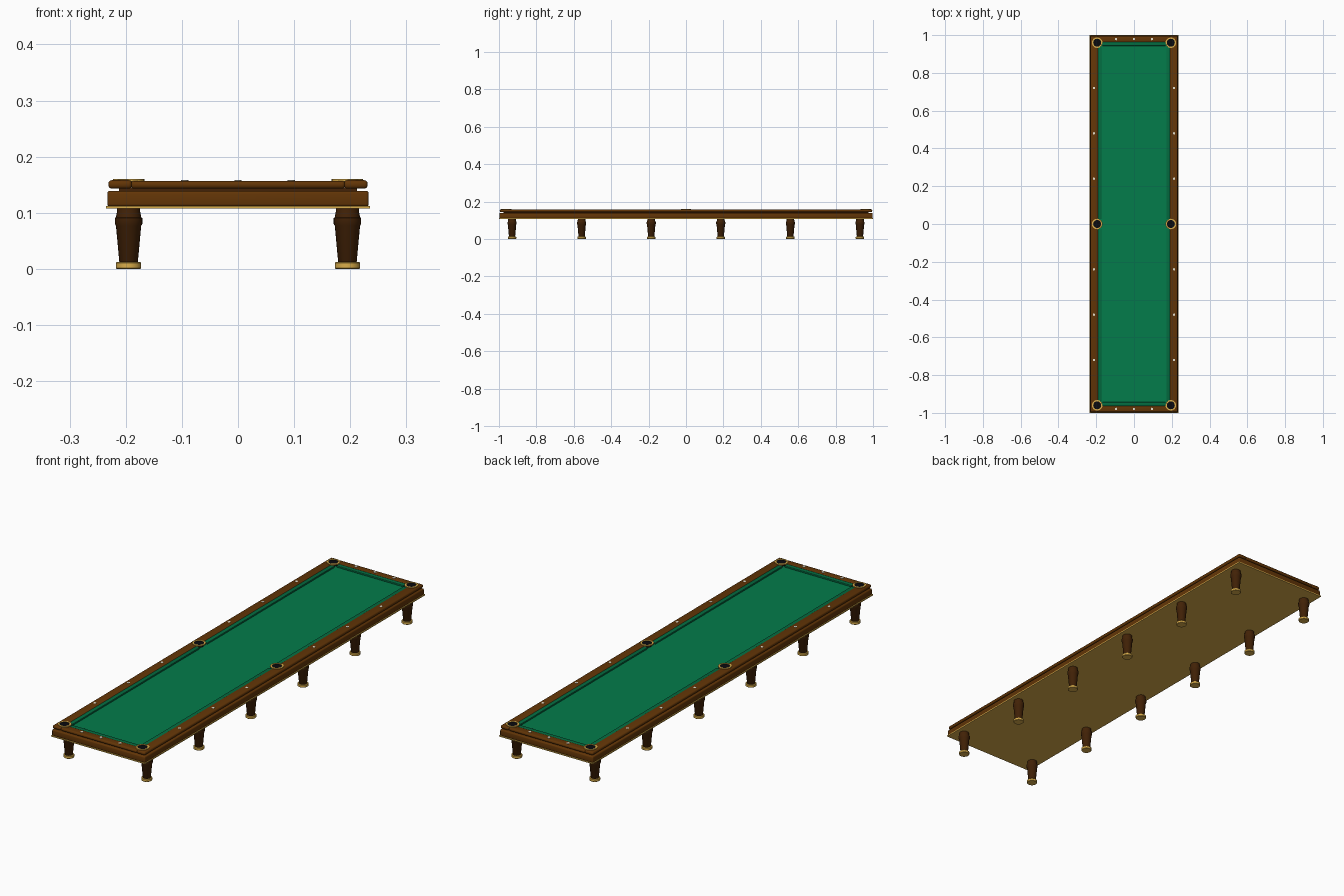
import bpy, bmesh, math

if "Cube" in bpy.data.objects:
    bpy.data.objects.remove(bpy.data.objects["Cube"], do_unlink=True)


def material(name, rgb, rough=0.5):
    m = bpy.data.materials.new(name)
    m.use_nodes = True
    m.diffuse_color = (*rgb, 1)
    bsdf = m.node_tree.nodes["Principled BSDF"]
    bsdf.inputs["Base Color"].default_value = (*rgb, 1)
    bsdf.inputs["Roughness"].default_value = rough
    return m


WOOD = material("warm_wood", (0.125, 0.036, 0.002))
DARK = material("dark_wood", (0.055, 0.016, 0.002))
BRASS = material("brass", (0.7, 0.42, 0.07))
FELT = material("green_felt", (0.001, 0.2, 0.07), 0.9)
CUSHION = material("cushion_felt", (0.001, 0.15, 0.052), 0.9)
BLACK = material("pocket_black", (0.003, 0.003, 0.004), 0.8)
IVORY = material("ivory", (0.9, 0.85, 0.7))


def finish(bm, name, mat, smooth=True):
    bmesh.ops.recalc_face_normals(bm, faces=bm.faces)
    mesh = bpy.data.meshes.new(name)
    bm.to_mesh(mesh)
    bm.free()
    mesh.materials.append(mat)
    ob = bpy.data.objects.new(name, mesh)
    bpy.context.collection.objects.link(ob)
    if smooth:
        bpy.ops.object.select_all(action="DESELECT")
        ob.select_set(True)
        bpy.context.view_layer.objects.active = ob
        bpy.ops.object.shade_smooth_by_angle(angle=math.radians(35))
    return ob


def box(name, mat, x, y, z, bevel=0.0):
    """Box from (min, max) pairs, with optional rounded edges."""
    bm = bmesh.new()
    bmesh.ops.create_cube(bm, size=1)
    for v in bm.verts:
        for i, (lo, hi) in enumerate((x, y, z)):
            v.co[i] = lo + (v.co[i] + 0.5) * (hi - lo)
    if bevel:
        bmesh.ops.bevel(bm, geom=bm.edges[:], offset=bevel, segments=3,
                        profile=0.5, affect="EDGES")
    return finish(bm, name, mat, bool(bevel))


def lathe(name, mat, profile, centre, closed=False, sides=24):
    """Revolve (radius, height) points about a vertical axis."""
    bm = bmesh.new()
    rings = [[bm.verts.new((centre[0] + r * math.cos(math.tau * i / sides),
                            centre[1] + r * math.sin(math.tau * i / sides), z))
              for i in range(sides)] for r, z in profile]
    pairs = list(zip(rings, rings[1:]))
    if closed:
        pairs.append((rings[-1], rings[0]))
    else:
        bm.faces.new(rings[0])
        bm.faces.new(rings[-1])
    for a, b in pairs:
        for i in range(sides):
            j = (i + 1) % sides
            bm.faces.new((a[i], a[j], b[j], b[i]))
    return finish(bm, name, mat)


# Body: brass trim, cabinet, recessed band and cloth bed
box("trim_plate", BRASS, (-0.235, 0.235), (-1, 1), (0.1075, 0.1125))
box("cabinet", WOOD, (-0.233, 0.233), (-0.998, 0.998), (0.111, 0.139), 0.005)
box("recessed_band", DARK, (-0.212, 0.212), (-0.977, 0.977), (0.138, 0.145))
box("playing_bed", FELT, (-0.19, 0.19), (-0.965, 0.965), (0.144, 0.149))

# Rails and cushions
for side, s in (("left", 1), ("right", -1)):
    box(f"{side}_rail", WOOD, sorted((s * 0.189, s * 0.231)),
        (-0.996, 0.996), (0.143, 0.158), 0.006)
    for end, e in (("front", -1), ("back", 1)):
        box(f"{side}_{end}_cushion", CUSHION, sorted((s * 0.172, s * 0.192)),
            sorted((e * 0.026, e * 0.937)), (0.148, 0.156), 0.002)
for end, e in (("front", -1), ("back", 1)):
    box(f"{end}_rail", WOOD, (-0.191, 0.191), sorted((e * 0.96, e * 0.996)),
        (0.143, 0.157), 0.006)
    box(f"{end}_cushion", CUSHION, (-0.168, 0.168),
        sorted((e * 0.943, e * 0.963)), (0.148, 0.156), 0.002)

# Pockets: dark cup inside a flat brass ring
for x in (-0.195, 0.195):
    for y in (-0.96, 0, 0.96):
        lathe("pocket", BLACK, [(0.022, 0.146), (0.022, 0.159)], (x, y))
        lathe("pocket_ring", BRASS,
              [(0.021, 0.156), (0.028, 0.156), (0.028, 0.1605),
               (0.021, 0.1605)], (x, y), closed=True)

# Sight markers set into the rails
spots = [(s * 0.212, e * y) for s in (-1, 1) for e in (-1, 1)
         for y in (0.24, 0.48, 0.72)]
spots += [(x, e * 0.979) for e in (-1, 1) for x in (-0.095, 0, 0.095)]
for x, y in spots:
    lathe("sight_marker", IVORY, [(0.0065, 0.156), (0.0065, 0.1588)],
          (x, y), sides=12)

# Turned legs with a collar and brass feet
LEG = [(0.015, 0.01), (0.0165, 0.012), (0.0225, 0.077), (0.0245, 0.08),
       (0.0245, 0.091), (0.0225, 0.092), (0.0205, 0.103), (0.0205, 0.11)]
FOOT = [(0.021, 0), (0.0225, 0.0015), (0.0225, 0.0105), (0.021, 0.012)]
for x in (-0.195, 0.195):
    for row in (-2.5, -1.5, -0.5, 0.5, 1.5, 2.5):
        lathe("leg", DARK, LEG, (x, row * 0.372))
        lathe("foot", BRASS, FOOT, (x, row * 0.372))
